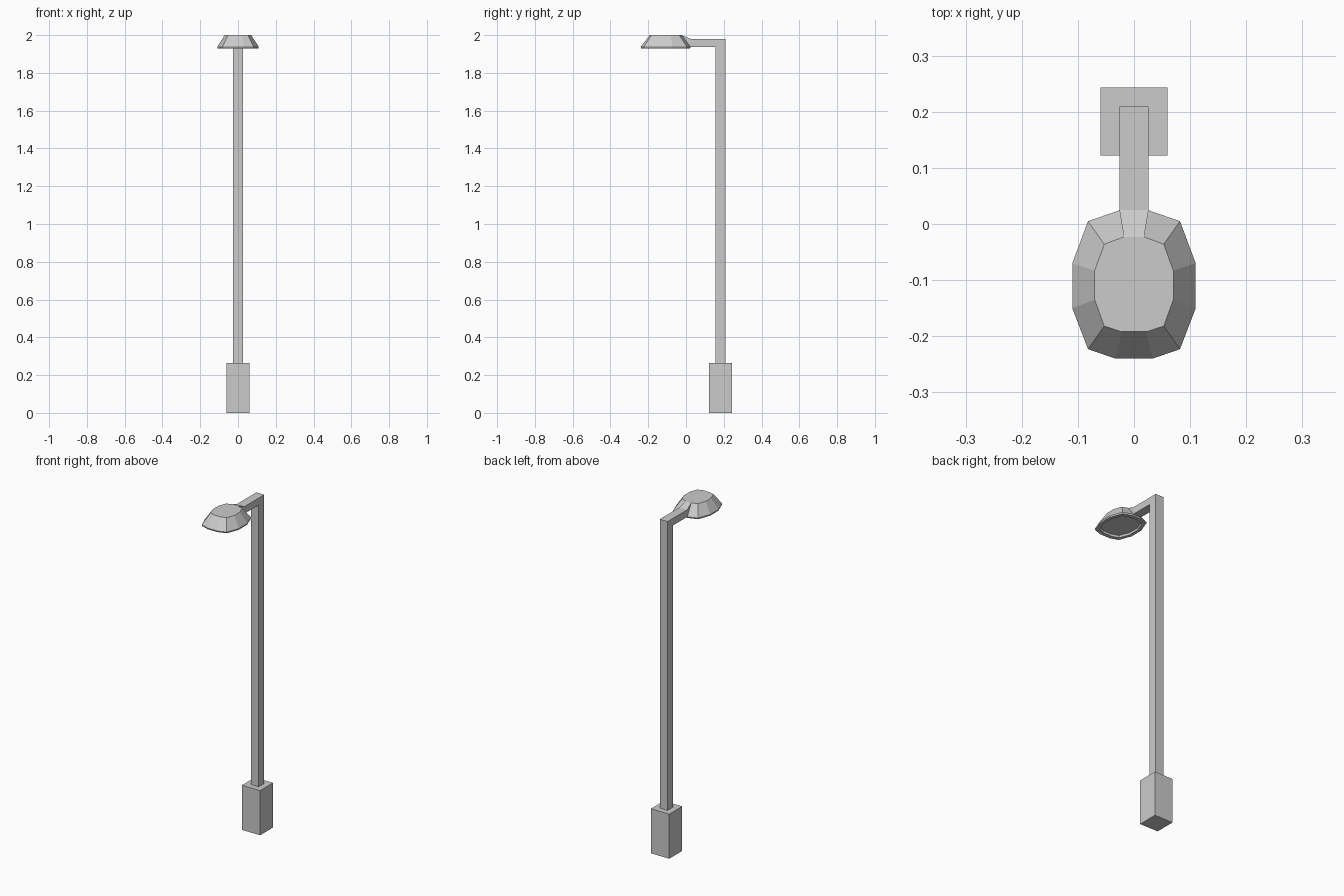
import bpy, bmesh

if "Cube" in bpy.data.objects:
    bpy.data.objects.remove(bpy.data.objects["Cube"])


def loft(name, rings):
    """Skin a stack of equal-length point rings and cap both ends."""
    bm = bmesh.new()
    loops = [[bm.verts.new(p) for p in ring] for ring in rings]
    n = len(loops[0])
    for a, b in zip(loops, loops[1:]):
        for i in range(n):
            j = (i + 1) % n
            bm.faces.new((a[i], a[j], b[j], b[i]))
    bm.faces.new(loops[0][::-1])
    bm.faces.new(loops[-1])
    bmesh.ops.recalc_face_normals(bm, faces=bm.faces)
    me = bpy.data.meshes.new(name)
    bm.to_mesh(me)
    bm.free()
    ob = bpy.data.objects.new(name, me)
    bpy.context.collection.objects.link(ob)
    return ob


def rect(hx, y0, y1, z):
    return [(-hx, y0, z), (hx, y0, z), (hx, y1, z), (-hx, y1, z)]


def mirrored(half, z):
    """Close a right-hand half outline across x = 0."""
    return [(x, y, z) for x, y in half] + [(-x, y, z) for x, y in reversed(half)]


def scaled(half, s, cy=-0.108):
    return [(x * s, cy + (y - cy) * s) for x, y in half]


# Square foot
loft("base", [rect(0.06, 0.122, 0.243, z) for z in (0, 0.265)])

# Pole and horizontal arm as one bent bar
W = 0.026
profile = [(0.157, 0.265), (0.209, 0.265), (0.209, 1.98),
           (0.025, 1.98), (0.025, 1.938), (0.157, 1.938)]
loft("pole_and_arm", [[(x, y, z) for y, z in profile] for x in (-W, W)])

# Tapered neck where the arm rises into the lamp
loft("arm_neck", [[(-w, y, z0), (w, y, z0), (w, y, z1), (-w, y, z1)]
                  for w, y, z0, z1 in ((W, 0.025, 1.938, 1.98),
                                       (0.018, -0.023, 1.955, 2.0))])

# Faceted lamp head with a thin rim and recessed underside
rim = [(0.033, -0.24), (0.082, -0.223), (0.11, -0.15),
       (0.11, -0.07), (0.082, 0.005), (0.027, 0.024)]
crown = [(0.022, -0.192), (0.053, -0.182), (0.07, -0.135),
         (0.07, -0.083), (0.053, -0.036), (0.018, -0.023)]
loft("lamp_head", [mirrored(crown, 2.0), mirrored(rim, 1.938),
                   mirrored(scaled(rim, 0.985), 1.93),
                   mirrored(scaled(rim, 0.82), 1.93),
                   mirrored(scaled(rim, 0.8), 1.942)])
